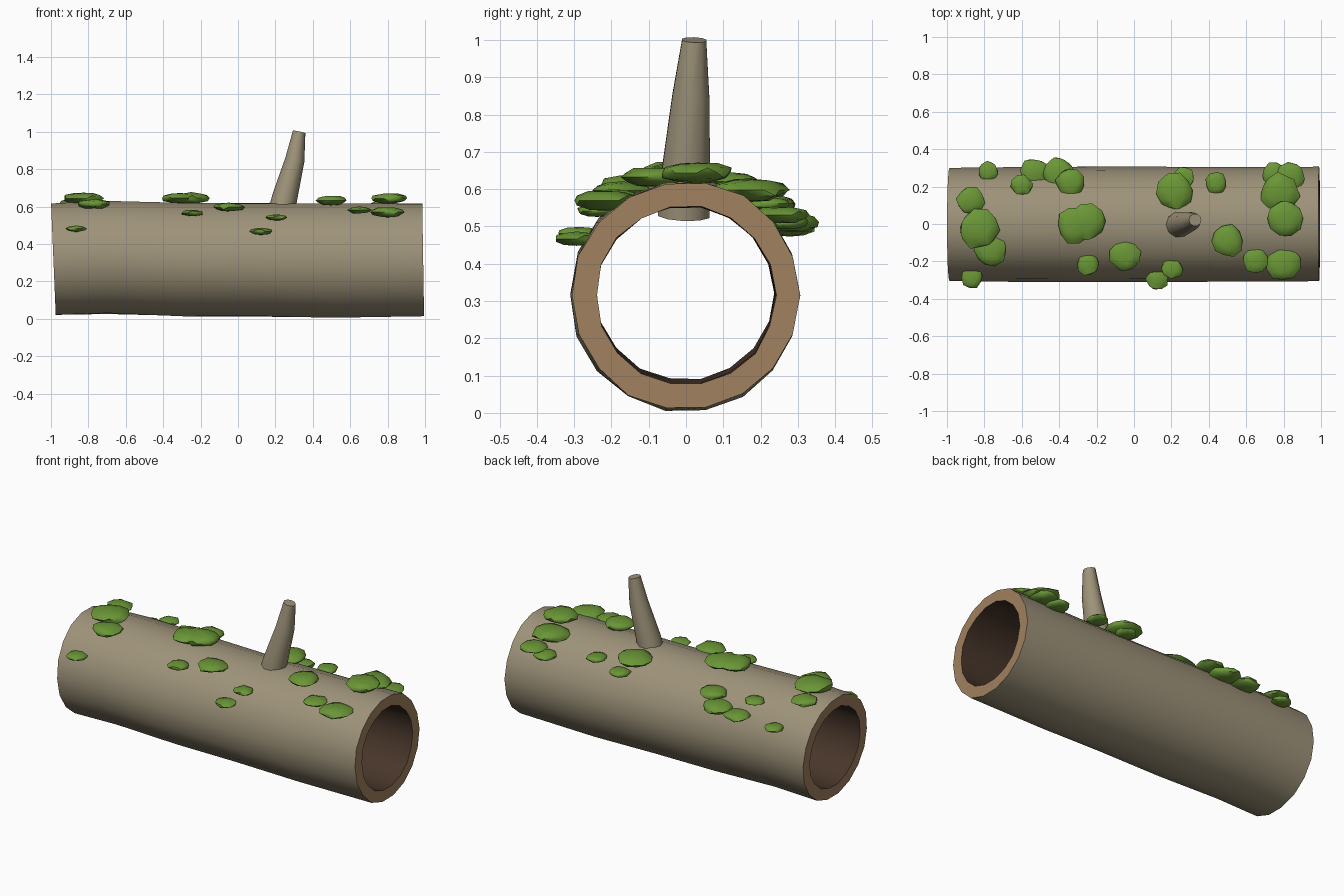
import bpy, bmesh, math, random
from mathutils import Vector

if "Cube" in bpy.data.objects:
    bpy.data.objects.remove(bpy.data.objects["Cube"])

random.seed(4)


def material(name, r, g, b):
    lin = [((c / 255 + 0.055) / 1.055) ** 2.4 for c in (r, g, b)]
    m = bpy.data.materials.new(name)
    m.diffuse_color = (*lin, 1)
    m.use_nodes = True
    m.node_tree.nodes["Principled BSDF"].inputs["Base Color"].default_value = m.diffuse_color
    return m


BARK = material("bark", 158, 147, 122)
WOOD = material("cut wood", 160, 128, 94)
DARK = material("hollow", 72, 54, 42)
MOSS = material("moss", 106, 150, 54)


def finish(bm, name, mats, angle):
    mesh = bpy.data.meshes.new(name)
    bm.to_mesh(mesh)
    bm.free()
    obj = bpy.data.objects.new(name, mesh)
    bpy.context.collection.objects.link(obj)
    for m in mats:
        mesh.materials.append(m)
    bpy.ops.object.select_all(action='DESELECT')
    obj.select_set(True)
    bpy.context.view_layer.objects.active = obj
    bpy.ops.object.shade_smooth_by_angle(angle=math.radians(angle))
    return obj


def bridge(bm, a, b, mat=0):
    n = len(a)
    for i in range(n):
        j = (i + 1) % n
        bm.faces.new((a[i], a[j], b[j], b[i])).material_index = mat


# Hollow log: wavy bark outside, cut ends, dark inside
SIDES = 18
# x, centre y, centre z, radius
STATIONS = [(-0.987, -0.002, 0.318, 0.303), (-0.7, -0.003, 0.328, 0.304),
            (-0.3, -0.004, 0.317, 0.307), (0.1, -0.003, 0.315, 0.306),
            (0.5, -0.002, 0.311, 0.307), (0.99, 0.0, 0.315, 0.306)]


def log_ring(bm, station, scale):
    x, cy, cz, r = station
    verts = []
    for i in range(SIDES):
        a = 2 * math.pi * i / SIDES
        rr = r * scale * random.uniform(0.992, 1.012)
        y, h = rr * math.cos(a), rr * math.sin(a)
        lean = -0.042 * h if x < -0.9 else (-0.016 * h if x > 0.9 else 0)
        verts.append(bm.verts.new((x + lean, cy + y, cz + h)))
    return verts


bm = bmesh.new()
outer = [log_ring(bm, s, 1.0) for s in STATIONS]
inner = [log_ring(bm, s, 0.785) for s in STATIONS]
for k in range(len(STATIONS) - 1):
    bridge(bm, outer[k], outer[k + 1], 0)
    bridge(bm, inner[k + 1], inner[k], 2)
bridge(bm, inner[0], outer[0], 1)
bridge(bm, outer[-1], inner[-1], 1)
bmesh.ops.recalc_face_normals(bm, faces=bm.faces)
finish(bm, "hollow_log", [BARK, WOOD, DARK], 40)

# Broken branch stub: tapered, bent and leaning to the right
bm = bmesh.new()
rings = []
axis = Vector((0.22, 0.04, 1)).normalized()
u = axis.cross(Vector((0, 1, 0))).normalized()
v = axis.cross(u)
for x, y, z, r in [(0.225, -0.006, 0.53, 0.073), (0.25, 0.0, 0.65, 0.068),
                   (0.304, 0.013, 0.85, 0.052), (0.327, 0.022, 1.0, 0.034)]:
    ring = []
    for i in range(10):
        a = 2 * math.pi * i / 10
        p = Vector((x, y, z)) + (u * math.cos(a) + v * math.sin(a)) * r
        ring.append(bm.verts.new(p))
    rings.append(ring)
for a, b in zip(rings, rings[1:]):
    bridge(bm, a, b)
bm.faces.new(rings[0])
bm.faces.new(rings[-1])
bmesh.ops.recalc_face_normals(bm, faces=bm.faces)
finish(bm, "branch_stub", [BARK], 40)

# Moss cushions resting on the upper half: x, y, radius
CUSHIONS = [(-0.78, 0.28, 0.055), (-0.60, 0.205, 0.057), (-0.53, 0.275, 0.078),
            (-0.40, 0.265, 0.09), (-0.34, 0.22, 0.078), (-0.875, 0.125, 0.075),
            (-0.83, -0.025, 0.106), (-0.77, -0.14, 0.088), (-0.865, -0.285, 0.058),
            (-0.32, -0.01, 0.095), (-0.25, 0.01, 0.1), (-0.245, -0.215, 0.06),
            (-0.05, -0.172, 0.083), (0.125, -0.293, 0.06), (0.205, -0.24, 0.055),
            (0.22, 0.17, 0.1), (0.265, 0.25, 0.06), (0.44, 0.22, 0.058),
            (0.50, -0.09, 0.088), (0.65, -0.195, 0.065), (0.80, -0.21, 0.092),
            (0.81, 0.03, 0.098), (0.78, 0.17, 0.105), (0.75, 0.265, 0.065),
            (0.84, 0.25, 0.078)]
for n, (x, y, r) in enumerate(CUSHIONS):
    bm = bmesh.new()
    bmesh.ops.create_icosphere(bm, subdivisions=2, radius=1)
    z = 0.315 + math.sqrt(0.33 ** 2 - y ** 2)
    turn = random.uniform(0, 6.28)
    for vert in bm.verts:
        p = vert.co * random.uniform(0.88, 1.1)
        c, s = math.cos(turn), math.sin(turn)
        vert.co = (x + r * (c * p.x - s * p.y), y + r * (s * p.x + c * p.y),
                   z + 0.3 * r * p.z)
    finish(bm, f"moss_cushion_{n + 1}", [MOSS], 50)
